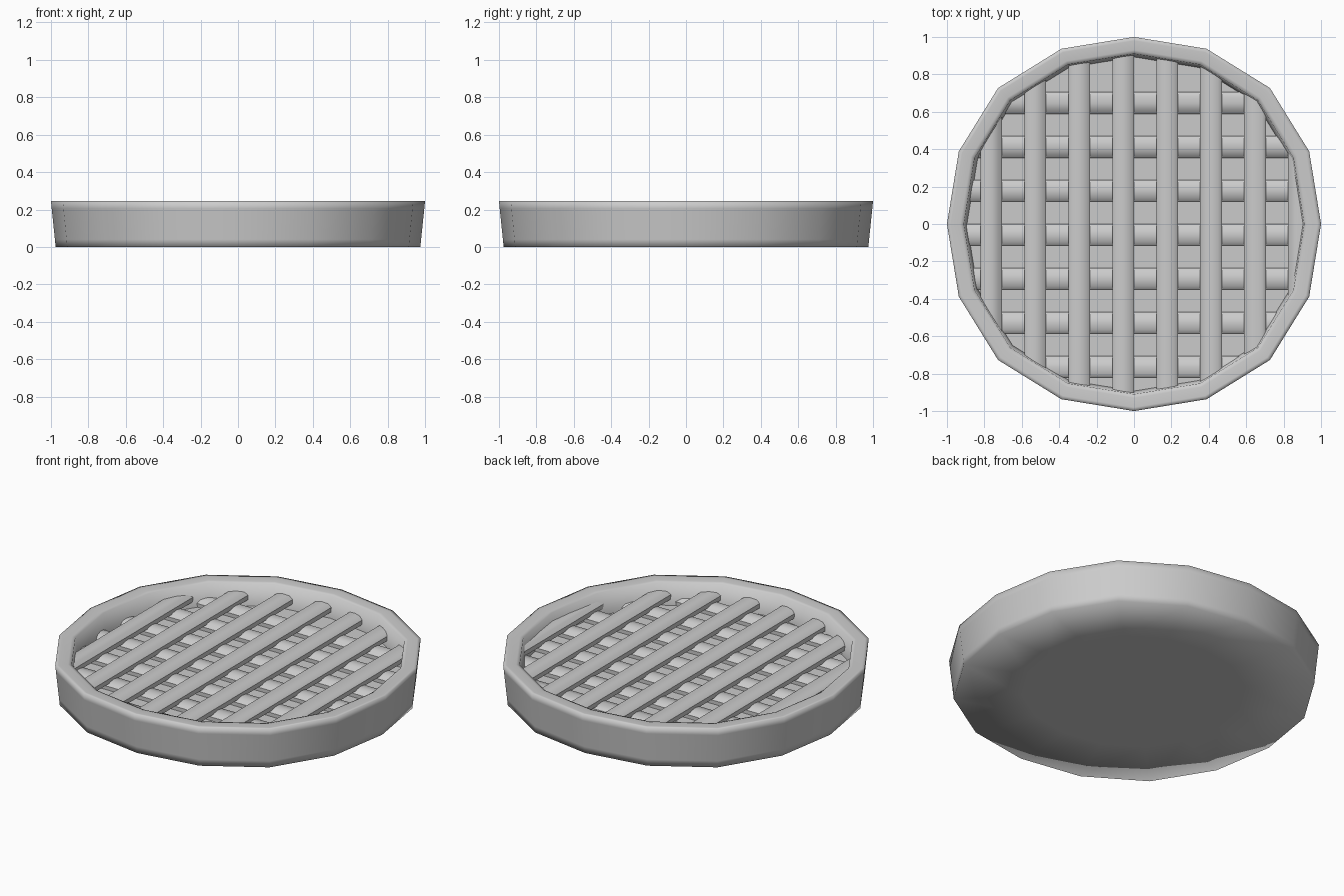
import bpy, bmesh, math
from mathutils import Vector

if "Cube" in bpy.data.objects:
    bpy.data.objects.remove(bpy.data.objects["Cube"])

SIDES = 16
FLOOR = 0.11


def outline(scale, z):
    # slightly squarish 16-sided ring
    pts = []
    for i in range(SIDES):
        a = 2 * math.pi * i / SIDES
        r = scale * (1 + 0.014 * (1 - math.cos(4 * a)))
        pts.append(Vector((r * math.cos(a), r * math.sin(a), z)))
    return pts


def finish(bm, name, smooth_angle=None):
    bmesh.ops.recalc_face_normals(bm, faces=bm.faces)
    mesh = bpy.data.meshes.new(name)
    bm.to_mesh(mesh)
    bm.free()
    ob = bpy.data.objects.new(name, mesh)
    bpy.context.collection.objects.link(ob)
    bpy.ops.object.select_all(action='DESELECT')
    ob.select_set(True)
    bpy.context.view_layer.objects.active = ob
    if smooth_angle:
        bpy.ops.object.shade_smooth_by_angle(angle=math.radians(smooth_angle))
    else:
        bpy.ops.object.shade_smooth()
    return ob


# crust: lathe-like shell with closed base and recessed filling surface
bm = bmesh.new()
profile = [(0.6, 0), (0.975, 0), (0.979, 0.04), (0.996, 0.205), (1.0, 0.245),
           (0.98, 0.245), (0.93, 0.245), (0.91, 0.24), (0.893, FLOOR)]
rings = [[bm.verts.new(p) for p in outline(s, z)] for s, z in profile]
for lo, hi in zip(rings, rings[1:]):
    for i in range(SIDES):
        j = (i + 1) % SIDES
        bm.faces.new((lo[i], lo[j], hi[j], hi[i]))
bm.faces.new(rings[0])
bm.faces.new(rings[-1])
crust = finish(bm, "crust")
for f in crust.data.polygons:
    if len(f.vertices) > 4:
        f.use_smooth = False


def lattice(name, centres, along_y, base, height):
    # rounded strips, trimmed to end inside the crust wall
    bm = bmesh.new()
    section = [(-0.058, 0), (-0.058, 0.55), (-0.038, 0.9), (0, 1),
               (0.038, 0.9), (0.058, 0.55), (0.058, 0)]
    for c in centres:
        ends = []
        for t in (-1.1, 1.1):
            row = []
            for u, h in section:
                z = base + h * height
                p = (c + u, t, z) if along_y else (t, c + u, z)
                row.append(bm.verts.new(p))
            ends.append(row)
        n = len(section)
        for i in range(n):
            j = (i + 1) % n
            bm.faces.new((ends[0][i], ends[0][j], ends[1][j], ends[1][i]))
    edge = outline(0.93, 0)
    for i in range(SIDES):
        a, b = edge[i], edge[(i + 1) % SIDES]
        d = b - a
        bmesh.ops.bisect_plane(bm, geom=bm.verts[:] + bm.edges[:] + bm.faces[:],
                               plane_co=a, plane_no=Vector((d.y, -d.x, 0)),
                               clear_outer=True)
    bmesh.ops.holes_fill(bm, edges=bm.edges[:], sides=0)
    return finish(bm, name, 45)


STEP = 0.235
lattice("lower_lattice", [-0.763 + STEP * i for i in range(7)], False,
        FLOOR - 0.005, 0.05)
lattice("upper_lattice", [-0.763 + STEP * i for i in range(8)], True,
        FLOOR + 0.035, 0.05)
